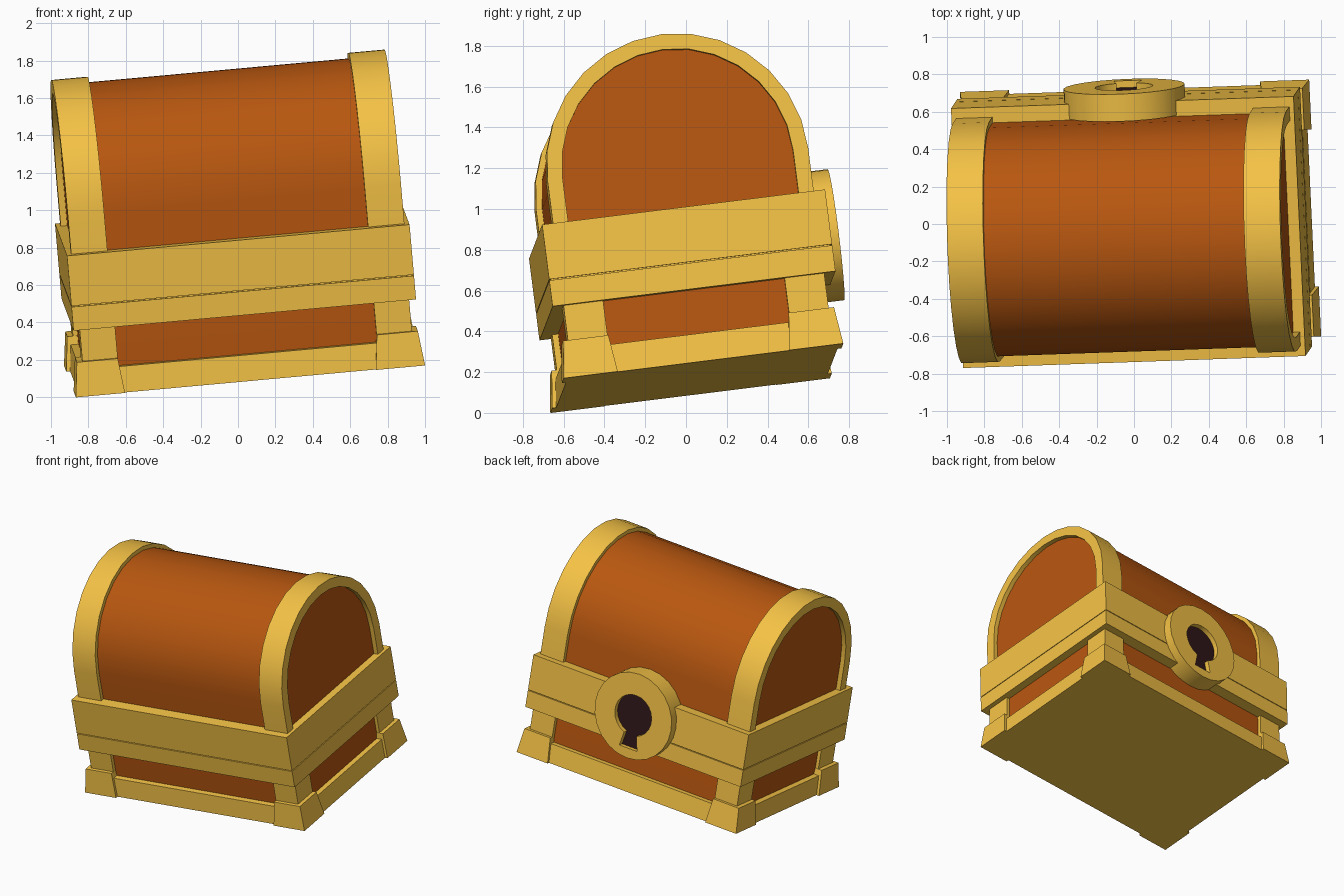
import bpy, bmesh
from math import sin, cos, pi, radians
from mathutils import Matrix, Vector

if "Cube" in bpy.data.objects:
    bpy.data.objects.remove(bpy.data.objects["Cube"])

# Tilted pose of the whole chest: local frame -> world
ex = Vector((0.995, 0.035, 0.091)).normalized()
ey = Vector((-0.046, 0.99, 0.123))
ey = (ey - ex * ey.dot(ex)).normalized()
ez = ex.cross(ey)
POSE = Matrix.Translation((0.035, 0.053, 0.17)) @ Matrix((ex, ey, ez)).transposed().to_4x4()


def material(name, rgb):
    m = bpy.data.materials.new(name)
    m.diffuse_color = (*rgb, 1)
    m.use_nodes = True
    m.node_tree.nodes["Principled BSDF"].inputs["Base Color"].default_value = m.diffuse_color
    return m


GOLD = material("gold_trim", (0.91, 0.54, 0.06))
WOOD = material("orange_wood", (0.48, 0.095, 0.005))
DARK = material("dark_hole", (0.028, 0.008, 0.010))


def finish(name, bm, mat):
    bmesh.ops.recalc_face_normals(bm, faces=bm.faces)
    me = bpy.data.meshes.new(name)
    bm.to_mesh(me)
    bm.free()
    me.transform(POSE)
    me.materials.append(mat)
    me.shade_smooth()
    me.set_sharp_from_angle(angle=radians(30))
    bpy.context.collection.objects.link(bpy.data.objects.new(name, me))


def extrude(name, loops, offset, mat):
    """Fill closed loops (later ones are holes) and extrude by offset."""
    bm = bmesh.new()
    for loop in loops:
        vs = [bm.verts.new(p) for p in loop]
        for a, b in zip(vs, vs[1:] + vs[:1]):
            bm.edges.new((a, b))
    bmesh.ops.triangle_fill(bm, edges=bm.edges[:], use_beauty=True)
    r = bmesh.ops.extrude_face_region(bm, geom=bm.faces[:], use_keep_orig=True)
    bmesh.ops.translate(bm, vec=offset, verts=[g for g in r["geom"] if isinstance(g, bmesh.types.BMVert)])
    finish(name, bm, mat)


def block(name, cx, cy, hx, hy, z0, z1, mat, taper=0.0):
    """Box with half sizes hx, hy, its top inset by taper."""
    bm = bmesh.new()
    bmesh.ops.create_cube(bm, size=2)
    for v in bm.verts:
        t = taper if v.co.z > 0 else 0
        v.co = (cx + v.co.x * (hx - t), cy + v.co.y * (hy - t), z1 if v.co.z > 0 else z0)
    finish(name, bm, mat)


def arch(x, r, foot, rev=False):
    """Half-round outline in the side plane with straight legs."""
    pts = [(x, r, foot)]
    pts += [(x, r * cos(pi * i / 14), 0.98 + r * sin(pi * i / 14)) for i in range(15)]
    pts += [(x, -r, foot)]
    return pts[::-1] if rev else pts


# Wooden body with barrel lid
extrude("body_and_lid", [arch(-0.86, 0.615, 0.05)], (1.72, 0, 0), WOOD)

# Arched lid straps
for side, x in (("left", -0.895), ("right", 0.70)):
    extrude(f"lid_strap_{side}", [arch(x, 0.645, 0.6) + arch(x, 0.57, 0.6, True)],
            (0.195, 0, 0), GOLD)

# Base skirt and the two stacked belts
block("base_skirt", 0, 0, 0.917, 0.672, 0.0, 0.14, GOLD, 0.015)
block("lower_belt", 0, 0, 0.92, 0.70, 0.36, 0.488, GOLD)
block("belt_seam", 0, 0, 0.91, 0.69, 0.48, 0.50, GOLD)
block("upper_belt", 0, 0, 0.92, 0.70, 0.494, 0.765, GOLD)

# Corner posts and feet
for sx, a in ((-1, "left"), (1, "right")):
    for sy, b in ((-1, "front"), (1, "back")):
        block(f"post_{b}_{a}", sx * 0.79, sy * 0.547, 0.095, 0.098, 0.1, 0.37, GOLD)
        block(f"foot_{b}_{a}", sx * 0.806, sy * 0.558, 0.132, 0.134, 0.0, 0.185, GOLD, 0.022)

# Round lock plate with a keyhole
LOCK_Z = 0.617


def keyhole(y):
    pts = [(0.155 * cos(t), y, LOCK_Z + 0.005 + 0.155 * sin(t))
           for t in (radians(-70 + 320 * i / 20) for i in range(21))]
    return pts + [(-0.075, y, LOCK_Z - 0.25), (0.075, y, LOCK_Z - 0.25)]


disc = [(0.325 * cos(2 * pi * i / 24), 0.62, LOCK_Z + 0.325 * sin(2 * pi * i / 24)) for i in range(24)]
extrude("lock_plate", [disc, keyhole(0.62)], (0, 0.147, 0), GOLD)
extrude("keyhole_inside", [keyhole(0.64)], (0, 0.09, 0), DARK)
